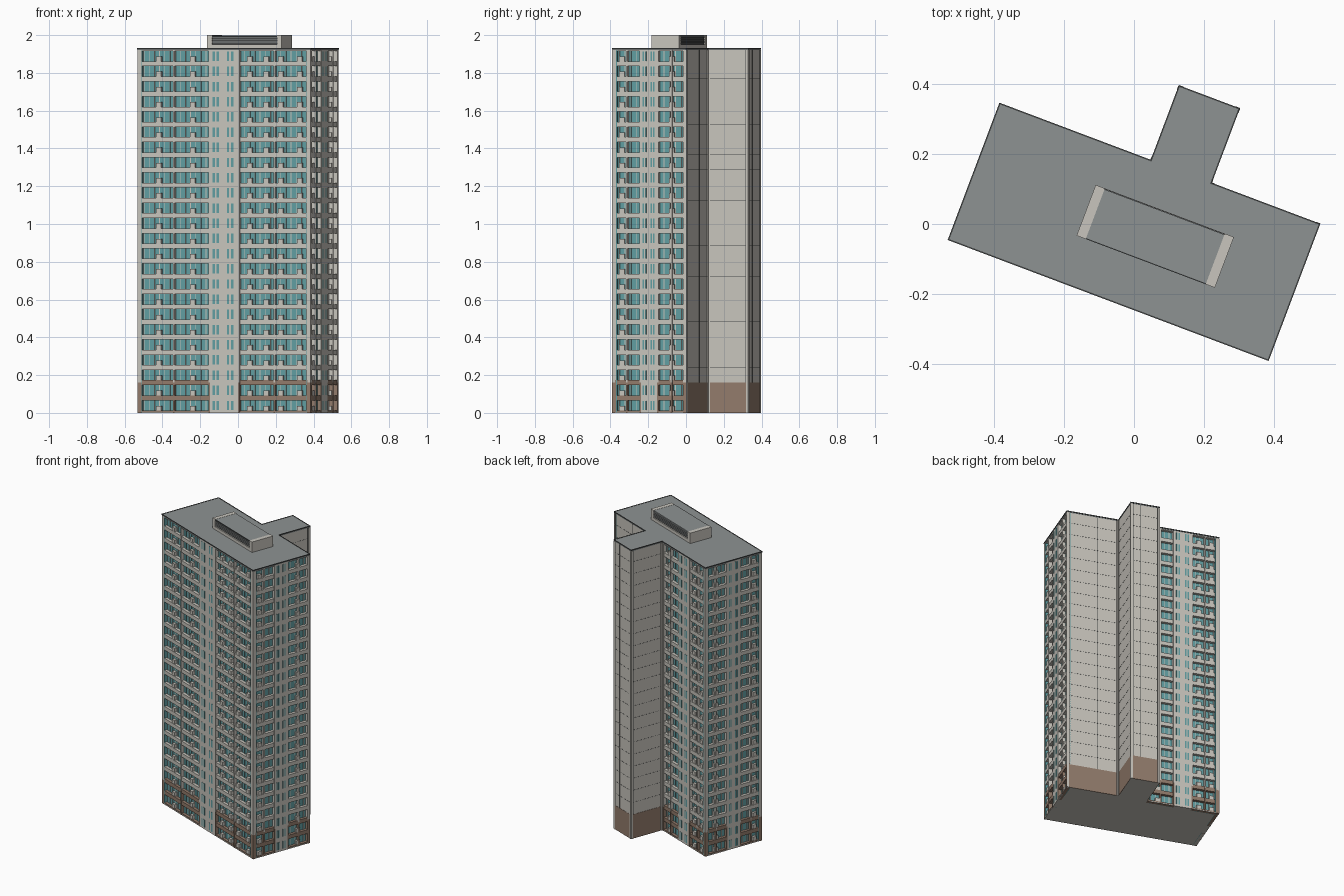
import bpy, bmesh, math
from mathutils import Matrix, Vector

cube = bpy.data.objects.get("Cube")
if cube:
    bpy.data.objects.remove(cube)


def material(name, color):
    m = bpy.data.materials.new(name)
    m.use_nodes = True
    m.diffuse_color = (*color, 1)
    m.node_tree.nodes["Principled BSDF"].inputs["Base Color"].default_value = (*color, 1)
    return m


MATS = [material("pale concrete", (0.58, 0.56, 0.51)),
        material("teal glass", (0.12, 0.34, 0.36)),
        material("brown cladding", (0.29, 0.2, 0.15)),
        material("roof grey", (0.27, 0.29, 0.29)),
        material("dark grey", (0.06, 0.065, 0.065))]
PALE, GLASS, BROWN, ROOF, DARK = range(len(MATS))

# Overall dimensions, in the building's own axes
HU, HV = 0.489, 0.208
WING_L, WING_R, WING_END = -0.026, 0.157, 0.436
FLOORS, TOP, RECESS = 24, 1.93, 0.022
STOREY = TOP / FLOORS
BASE = 2 * STOREY
PLACE = Matrix.Translation((0, -0.0225, 0)) @ Matrix.Rotation(math.radians(-20.66), 4, 'Z')


class Part:
    """A named mesh gathered from boxes."""

    def __init__(self, name):
        self.name, self.bm = name, bmesh.new()

    def box(self, s0, s1, d0, d1, z0, z1, mat=PALE, frame=Matrix()):
        size = Matrix.Diagonal((s1 - s0, d1 - d0, z1 - z0, 1))
        mid = Matrix.Translation(((s0 + s1) / 2, (d0 + d1) / 2, (z0 + z1) / 2))
        verts = bmesh.ops.create_cube(self.bm, matrix=PLACE @ frame @ mid @ size)["verts"]
        for f in {f for v in verts for f in v.link_faces}:
            f.material_index = mat

    def finish(self):
        bmesh.ops.recalc_face_normals(self.bm, faces=self.bm.faces)
        mesh = bpy.data.meshes.new(self.name)
        self.bm.to_mesh(mesh)
        self.bm.free()
        for m in MATS:
            mesh.materials.append(m)
        bpy.context.collection.objects.link(bpy.data.objects.new(self.name, mesh))


def wall_frame(u, v, n):
    """Axes of a wall: along it, outward, up."""
    along, out, up = Vector((-n[1], n[0], 0)), Vector((*n, 0)), Vector((0, 0, 1))
    m = Matrix((along, out, up)).transposed().to_4x4()
    m.translation = (u, v, 0)
    return m


def balcony_wall(name, frame, length, core, units):
    """Recessed glazed bays either side of a solid window core."""
    half = length / 2
    glazing, bands, fins = Part(name + "_glazing"), Part(name + "_balcony_bands"), Part(name + "_fins")
    core_part, boxes = Part(name + "_window_core"), Part(name + "_balcony_boxes")
    core_part.box(-core, core, -RECESS - 0.004, 0, 0, TOP - 0.008, PALE, frame)

    for side in (-1, 1):
        a, b = sorted((side * core, side * half))
        mid = (a + b) / 2
        glazing.box(a, b, -RECESS - 0.003, -RECESS + 0.002, 0, TOP - 0.01, GLASS, frame)
        # Corner pier, middle fin and core jamb, brown at the base
        outer = side * (half - 0.008)
        for s, w in ((outer, 0.008), (mid, 0.004), (side * (core + 0.004), 0.004)):
            fins.box(s - w, s + w, -RECESS, 0.001, 0, BASE, BROWN, frame)
            fins.box(s - w, s + w, -RECESS, 0.001, BASE, TOP - 0.008, PALE, frame)
        # Slender window frames
        count = max(3, round((b - a) / 0.03))
        for i in range(1, count):
            s = a + (b - a) * i / count
            fins.box(s - 0.0018, s + 0.0018, -RECESS, -RECESS + 0.005, 0, TOP - 0.01, PALE, frame)
        # Slab and parapet band of every storey
        for k in range(FLOORS + 1):
            z = k * STOREY
            tone = BROWN if k <= 2 else PALE
            bands.box(a, b, -RECESS, -0.001, max(0, z - 0.014), min(TOP - 0.008, z + 0.012), tone, frame)

    for k in range(FLOORS):
        z = k * STOREY
        # Narrow core windows
        for t in (-0.72, -0.44, 0.28, 0.58):
            w = core * 0.08
            core_part.box(t * core - w, t * core + w, -0.003, 0.0012, z + 0.014, z + 0.064, GLASS, frame)
        # Boxes standing on the balconies
        for t in units:
            s = t * half
            boxes.box(s - 0.014, s + 0.014, -RECESS, -0.003, z + 0.012, z + 0.037, PALE, frame)
    for part in (glazing, bands, fins, core_part, boxes):
        part.finish()


def blank_wall(name, frame, length, grooves):
    """Plain wall with brown base, corner strips and fine joints."""
    half = length / 2
    part = Part(name + "_trim")
    part.box(-half + 0.012, half - 0.012, -0.002, 0.0015, 0, BASE, BROWN, frame)
    for side in (-1, 1):
        s = side * (half - 0.006)
        part.box(s - 0.006, s + 0.006, -0.002, 0.003, 0, TOP - 0.008, PALE, frame)
    for t in grooves:
        s = t * half
        part.box(s - 0.0018, s + 0.0018, -0.002, 0.001, BASE, TOP - 0.008, DARK, frame)
    for k in range(3, FLOORS):
        z = k * STOREY
        part.box(-half + 0.012, half - 0.012, -0.002, 0.0007, z - 0.0006, z + 0.0006, DARK, frame)
    part.finish()


# Solid building body
body = Part("building_body")
body.box(-HU + RECESS, HU - RECESS, -HV + RECESS, HV - RECESS, 0, TOP - 0.01)
body.box(WING_R, HU - RECESS, 0, HV, 0, TOP - 0.01)
body.box(HU - RECESS - 0.002, HU - 0.001, HV - 0.01, HV, 0, TOP - 0.01)
body.box(WING_L, WING_R, 0, WING_END, 0, TOP - 0.01)
body.box(-HU, HU, -HV, HV, 0, 0.005)
body.finish()

# Glazed walls
rear_len = WING_L + HU
balcony_wall("front", wall_frame(0, -HV, (0, -1)), 2 * HU, 0.08,
             (-0.76, -0.37, 0.29, 0.48, 0.65, 0.87))
balcony_wall("right", wall_frame(HU, 0, (1, 0)), 2 * HV, 0.045, (-0.75, 0.6))
balcony_wall("left", wall_frame(-HU, 0, (-1, 0)), 2 * HV, 0.045, (-0.6, 0.75))
balcony_wall("rear", wall_frame((WING_L - HU) / 2, HV, (0, 1)), rear_len, 0.055, (-0.7, 0.45, 0.8))

# Plain walls
wing_len, wing_mid = WING_END - HV, (WING_END + HV) / 2
blank_wall("rear_plain_wall", wall_frame((HU + WING_R) / 2, HV, (0, 1)), HU - WING_R, (-0.91, 0.2, 0.95))
blank_wall("wing_right_wall", wall_frame(WING_R, wing_mid, (1, 0)), wing_len, (-0.97, 0.87))
blank_wall("wing_left_wall", wall_frame(WING_L, wing_mid, (-1, 0)), wing_len, (-0.87, 0.97))
blank_wall("wing_end_wall", wall_frame((WING_L + WING_R) / 2, WING_END, (0, 1)),
           WING_R - WING_L, (-0.84, -0.35, 0.84))

# Roof slab with a thin dark coping
roof = Part("roof_slab")
roof.box(-HU, HU, -HV, HV, TOP - 0.01, TOP, ROOF)
roof.box(WING_L, WING_R, HV, WING_END, TOP - 0.01, TOP, ROOF)
roof.finish()
coping = Part("roof_coping")
edges = [((-HU, -HV), (HU, -HV)), ((-HU, -HV), (-HU, HV)), ((HU, -HV), (HU, HV)),
         ((-HU, HV), (WING_L, HV)), ((WING_R, HV), (HU, HV)), ((WING_L, HV), (WING_L, WING_END)),
         ((WING_R, HV), (WING_R, WING_END)), ((WING_L, WING_END), (WING_R, WING_END))]
for (u0, v0), (u1, v1) in edges:
    coping.box(u0 - 0.002, u1 + 0.002, v0 - 0.002, v1 + 0.002, TOP - 0.005, TOP + 0.002, DARK)
coping.finish()

# Rooftop plant room with louvred long sides
plant = Part("plant_room")
U0, U1, V0, V1, END = -0.15, 0.273, -0.068, 0.087, 0.028
plant.box(U0 + END, U1 - END, V0 + 0.008, V1 - 0.008, TOP, 1.99, DARK)
for u in (U0, U1 - END):
    plant.box(u, u + END, V0, V1, TOP, 2.0)
plant.box(U0 + END, U1 - END, V0 + 0.003, V1 - 0.003, 1.991, 1.999, ROOF)
for v in (V0, V1 - 0.01):
    plant.box(U0 + END, U1 - END, v, v + 0.01, TOP, 1.95)
    plant.box(U0 + END, U1 - END, v, v + 0.003, 1.991, 1.999, DARK)
    for i in range(4):
        z = 1.957 + i * 0.009
        plant.box(U0 + END, U1 - END, v + 0.001, v + 0.009, z, z + 0.003, ROOF)
plant.finish()
